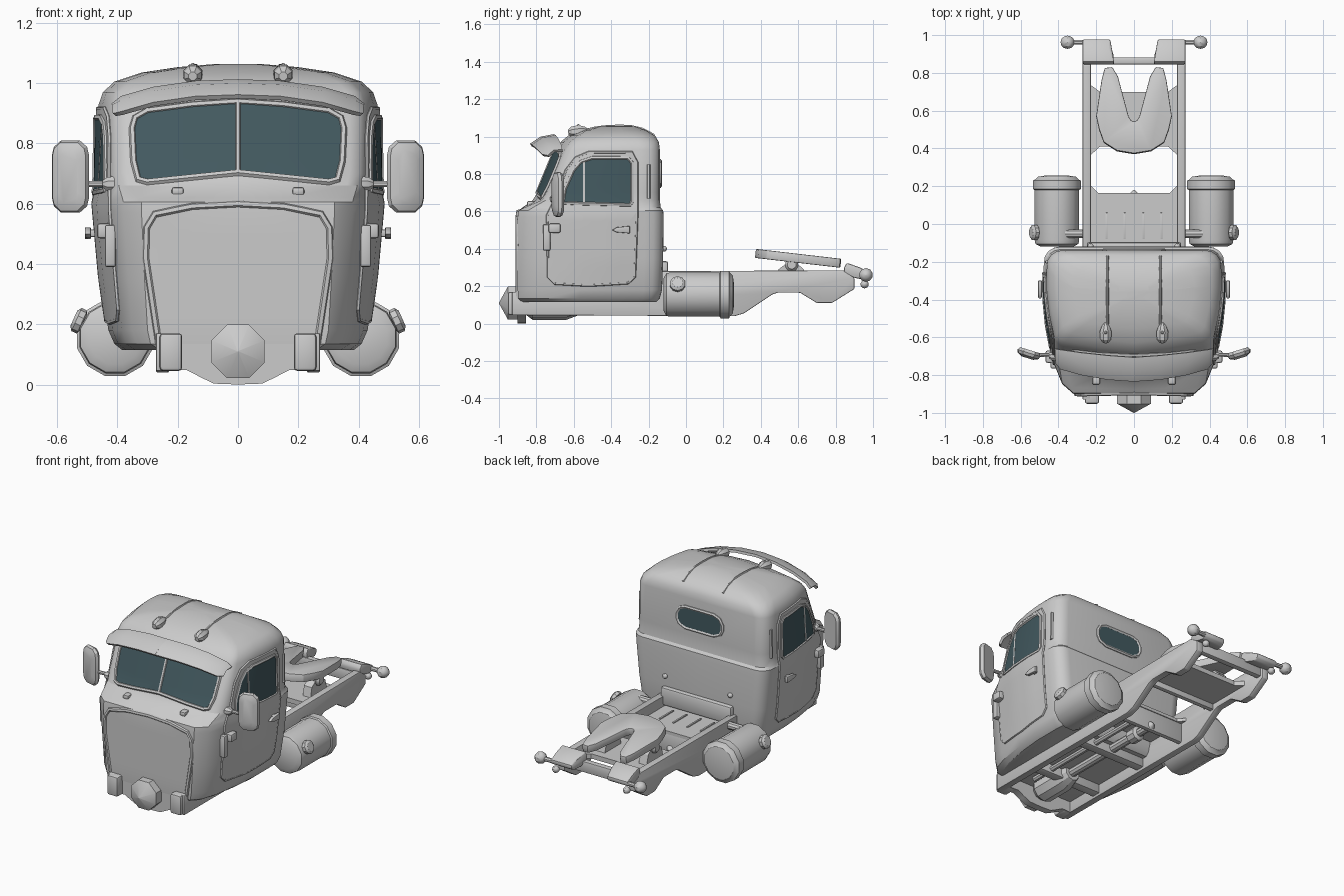
import bpy, bmesh, math
from mathutils import Vector, Matrix
from mathutils.bvhtree import BVHTree

if "Cube" in bpy.data.objects:
    bpy.data.objects.remove(bpy.data.objects["Cube"])

glass = bpy.data.materials.new("glass")
glass.diffuse_color = (0.055, 0.1, 0.115, 1)
glass.use_nodes = True
glass.node_tree.nodes["Principled BSDF"].inputs["Base Color"].default_value = glass.diffuse_color


def finish(name, bm, mirror=False, bevel=0, thick=0, mat=None):
    bmesh.ops.recalc_face_normals(bm, faces=bm.faces)
    me = bpy.data.meshes.new(name)
    bm.to_mesh(me)
    ob = bpy.data.objects.new(name, me)
    bpy.context.collection.objects.link(ob)
    if thick:
        m = ob.modifiers.new("thick", 'SOLIDIFY')
        m.thickness, m.offset = thick, 0
    if bevel:
        m = ob.modifiers.new("bevel", 'BEVEL')
        m.width, m.segments, m.limit_method = bevel, 2, 'ANGLE'
    if mirror:
        ob.modifiers.new("mirror", 'MIRROR').use_clip = True
    if mat:
        me.materials.append(mat)
    return ob


def loft(rings):
    bm = bmesh.new()
    vs = [[bm.verts.new(p) for p in r] for r in rings]
    n = len(rings[0])
    for a, b in zip(vs, vs[1:]):
        for i in range(n):
            bm.faces.new((a[i], a[(i + 1) % n], b[(i + 1) % n], b[i]))
    bm.faces.new(vs[0])
    bm.faces.new(vs[-1])
    return bm


def lathe(name, base, axis, profile, n=10, mirror=True):
    q = Vector(axis).to_track_quat('Z', 'Y')
    rings = [[Vector(base) + q @ Vector((max(r, .0005) * math.cos(math.tau * (i + .5) / n),
              max(r, .0005) * math.sin(math.tau * (i + .5) / n), h)) for i in range(n)] for r, h in profile]
    return finish(name, loft(rings), mirror)


def rod(name, p, q, r, n=10, mirror=True):
    d = Vector(q) - Vector(p)
    return lathe(name, p, d, [(r, 0), (r, d.length)], n, mirror)


def ball(name, c, r, mirror=True, n=10):
    prof = [(r * math.sin(math.pi * i / 6), -r * math.cos(math.pi * i / 6)) for i in range(7)]
    return lathe(name, c, (1, 0, 0), prof, n, mirror)


def place(u, v, a, axis):
    return Vector({'x': (a, u, v), 'y': (u, a, v), 'z': (u, v, a)}[axis])


def prism(name, outline, axis, a, b, mirror=False, bevel=0):
    return finish(name, loft([[place(u, v, k, axis) for u, v in outline] for k in (a, b)]), mirror, bevel)


def box(name, x, y, z, mirror=False, bevel=.006):
    return prism(name, [(x[0], y[0]), (x[1], y[0]), (x[1], y[1]), (x[0], y[1])], 'z', *z, mirror, bevel)


def sym(half):
    return half + [(-u, v) for u, v in reversed(half) if abs(u) > 1e-6]


# ---- cab body: stacked horizontal outlines ----
def cab_ring(z, yf, v, c, fx, wf, w, yb, r):
    ys = yf + v + c
    h = [(0, yf), (fx * .5, yf + v * .35), (fx, yf + v), (fx + (wf - fx) * .6, yf + v + c * .35), (wf, ys)]
    h += [(wf + (w - wf) * .7, ys + (yb - ys) * .3), (w, ys + (yb - ys) * .55), (w, yb - r - .02)]
    h += [(w - r * (1 - math.cos(t)), yb - r + r * math.sin(t)) for t in (.35, .8, 1.2, 1.57)]
    return [(x, y, z) for x, y in sym(h + [(0, yb)])]


levels = [(.115, -.88, 0, .14, .26, .34, .385, -.16, .06), (.135, -.897, 0, .15, .29, .37, .41, -.14, .07),
          (.18, -.90, 0, .15, .30, .385, .43, -.128, .08), (.35, -.90, 0, .15, .31, .40, .455, -.122, .08),
          (.57, -.90, 0, .15, .32, .42, .475, -.12, .08), (.605, -.895, 0, .15, .32, .42, .478, -.122, .08),
          (.62, -.875, .01, .13, .33, .42, .47, -.135, .08),
          (.66, -.82, .05, .06, .36, .42, .466, -.14, .08), (.70, -.795, .05, .045, .37, .42, .465, -.14, .08),
          (.93, -.70, .05, .04, .37, .42, .462, -.14, .08), (.97, -.672, .05, .04, .36, .41, .448, -.145, .09),
          (1.005, -.63, .05, .04, .33, .375, .41, -.165, .1), (1.035, -.555, .03, .04, .25, .29, .32, -.215, .1),
          (1.053, -.48, .02, .03, .15, .17, .20, -.27, .06), (1.063, -.40, 0, .01, .05, .06, .08, -.33, .01)]
cab_bm = loft([cab_ring(*l) for l in levels])
bvh = BVHTree.FromBMesh(cab_bm)
finish("cab_body", cab_bm)

VIEWS = {'F': ('y', -3), 'B': ('y', 3), 'S': ('x', 3), 'T': ('z', 3)}


def onto(u, v, view, off=0):
    axis, k = VIEWS[view]
    o, d = place(u, v, k, axis), place(0, 0, -k, axis).normalized()
    hit = bvh.ray_cast(o, d)[0]
    return (hit if hit else o - d * k) - d * off


# panel that hugs the cab surface
def patch(name, outline, view, off, thick, mirror=False, mat=None):
    bm = bmesh.new()
    bm.faces.new([bm.verts.new((u, v, 0)) for u, v in outline])
    for i in range(-18, 23):
        for n in ((1, 0, 0), (0, 1, 0)):
            bmesh.ops.bisect_plane(bm, geom=bm.verts[:] + bm.edges[:] + bm.faces[:],
                                   plane_co=Vector(n) * i * .05, plane_no=n)
    for v in bm.verts:
        v.co = onto(v.co.x, v.co.y, view, off)
    return finish(name, bm, mirror, thick=thick, mat=mat)


# round bead that follows the cab surface
def bead(name, pts, view, r, closed=True, mirror=False, off=0):
    cu = bpy.data.curves.new(name, 'CURVE')
    cu.dimensions, cu.bevel_depth, cu.bevel_resolution, cu.use_fill_caps = '3D', r, 1, True
    path = []
    for i in range(len(pts) if closed else len(pts) - 1):
        a, b = Vector(pts[i]), Vector(pts[(i + 1) % len(pts)])
        n = max(1, round((b - a).length / .06))
        path += [a.lerp(b, j / n) for j in range(n)]
    path += [] if closed else [Vector(pts[-1])]
    for s in ((1, -1) if mirror else (1,)):
        sp = cu.splines.new('POLY')
        sp.points.add(len(path) - 1)
        for p, uv in zip(sp.points, path):
            c = onto(uv.x, uv.y, view, off)
            p.co = (c.x * s, c.y, c.z, 1)
        sp.use_cyclic_u = closed
    bpy.context.collection.objects.link(bpy.data.objects.new(name, cu))


# windscreen, side and rear windows
pane = [(.008, .708), (.30, .672), (.33, .68), (.345, .74), (.35, .85), (.34, .885), (.30, .908), (.15, .928), (.008, .935)]
patch("windscreen", pane, 'F', .001, .008, True, glass)
bead("windscreen_frame", sym([(0, .703)] + pane[1:-1] + [(0, .938)]), 'F', .012)
bead("windscreen_pillar", [(0, .70), (0, .94)], 'F', .011, False)
side = [(-.655, .645), (-.30, .635), (-.29, .65), (-.29, .86), (-.31, .885), (-.50, .885), (-.56, .865), (-.60, .82), (-.645, .72)]
patch("side_window", side, 'S', .009, .008, True, glass)
bead("side_window_frame", side, 'S', .012, True, True, .006)
bead("vent_divider", [(-.545, .64), (-.545, .87)], 'S', .010, False, True, .006)
rear = sym([(.10, .735), (.145, .755), (.16, .785), (.16, .82), (.14, .855), (.10, .87)])
patch("rear_window", rear, 'B', .001, .008, False, glass)
bead("rear_window_frame", rear, 'B', .011)

# doors and front panel
door = [(-.735, .25), (-.70, .215), (-.52, .205), (-.31, .218), (-.275, .25), (-.262, .60), (-.262, .86), (-.29, .915),
        (-.52, .915), (-.59, .885), (-.64, .82), (-.68, .70), (-.74, .58)]
patch("door", door, 'S', .001, .014, True)
bead("door_edge", door, 'S', .008, True, True, .002)
patch("front_panel", sym([(.26, .135), (.30, .42), (.297, .51), (.27, .555), (.15, .58), (0, .588)]), 'F', 0, .012)
bead("front_panel_rim", [(.262, .135), (.305, .42), (.302, .52), (.275, .565), (.15, .59), (0, .598), (-.15, .59),
     (-.275, .565), (-.302, .52), (-.305, .42), (-.262, .135)], 'F', .013, False)
bead("roof_rib", [(.14, -.55), (.14, -.17)], 'T', .007, False, True)
bead("quarter_rib", [(-.20, .67), (-.20, .85)], 'S', .010, False, True)

# sun visor
front = [(0, -.83, .955), (.14, -.82, .95), (.28, -.795, .93), (.385, -.765, .90), (.41, -.735, .895)]
back = [(0, -.705, 1.005), (.14, -.695, 1.0), (.28, -.68, .98), (.385, -.665, .95), (.415, -.66, .925)]
bm = bmesh.new()
rows = []
for f, b in zip(front, back):
    mid = (Vector(f) + Vector(b)) / 2 + Vector((0, -.008, .012))
    rows.append([bm.verts.new(p) for p in (f, mid, b)])
for a, b in zip(rows, rows[1:]):
    for i in (0, 1):
        bm.faces.new((a[i], a[i + 1], b[i + 1], b[i]))
finish("sun_visor", bm, True, thick=.016)

# lamps on roof, cowl and back wall
lathe("roof_lamp", (.15, -.61, 1.025), (0, 1, .12), [(.015, -.02), (.031, 0), (.034, .04), (.022, .07), (.006, .09)], 8)
lathe("roof_lamp_tip", (.15, -.575, 1.03), (0, 0, 1), [(.03, 0), (.012, .025), (.004, .036)], 8)
box("cowl_lamp", (.18, .22), (-.85, -.80), (.628, .655), True, .008)
ball("rear_wall_lamp", (.23, -.118, .40), .016)

# door hardware
box("door_handle_stem", (.45, .50), (-.345, -.315), (.49, .515), True)
prism("door_handle", [(-.395, .50), (-.37, .488), (-.30, .482), (-.30, .522), (-.37, .515)], 'x', .488, .508, True, .004)
box("hinge_plate", (.405, .442), (-.765, -.725), (.39, .53), True, .008)
box("hinge_block", (.42, .468), (-.735, -.67), (.485, .535), True, .01)

# mirrors
rings = []
rot = Matrix.Rotation(.3, 3, 'Z')
for s, t in ((.5, -.024), (.9, -.012), (1, .004), (.85, .020)):
    rings.append([Vector((.557, -.687, .69)) + rot @ Vector((.064 * s * x, t, z * (.12 + .064 * (s - 1))))
                  for x, z in ((-.5, -1), (.5, -1), (.9, -.82), (1, -.6), (1, .6), (.9, .82), (.5, 1), (-.5, 1),
                               (-.9, .82), (-1, .6), (-1, -.6), (-.9, -.82))])
finish("mirror", loft(rings), True)
rod("mirror_arm", (.40, -.69, .665), (.54, -.695, .665), .011, 8)
lathe("mirror_mount", (.41, -.70, .665), (1, 0, 0), [(.028, 0), (.024, .025), (.012, .04)], 8)

# chassis rails and crossmembers
rail = [(-.93, .045), (.26, .04), (.31, .055), (.46, .155), (.49, .165), (.61, .165), (.70, .11), (.78, .11), (.90, .185),
        (.90, .245), (.84, .285), (-.13, .28), (-.15, .17), (-.93, .17)]
prism("chassis_rail", rail, 'x', .228, .272, True, .005)
box("front_rail_end", (.185, .26), (-.952, -.86), (.045, .17), True, .012)
prism("front_valance", sym([(0, 0), (.08, .003), (.12, .022), (.17, .048), (.26, .045), (.27, .14), (0, .14)]), 'y', -.90, -.855)
lathe("front_boss", (0, -.88, .11), (0, -1, 0), [(.096, 0), (.096, .072), (.002, .12)], 8, False)
prism("front_deck", sym([(0, .165), (.19, .165), (.235, .21), (.235, -.12), (0, -.12)]), 'z', .195, .215)
box("front_crossmember", (-.235, .235), (.13, .16), (.07, .2))
box("rear_wall_sill", (-.25, .25), (-.14, -.095), (.22, .335), False, .015)
for x in (.05, .145):
    box("deck_rib", (x - .006, x + .006), (-.08, .06), (.21, .222), True, .003)
prism("coupling_deck", sym([(0, .41), (.18, .41), (.235, .36), (.235, .74), (.18, .70), (0, .70)]), 'z', .20, .23)
box("middle_crossmember", (-.235, .235), (.42, .45), (.165, .22))
box("rear_crossmember", (-.235, .235), (.845, .882), (.20, .27))
for y in (-.62, -.22):
    box("cab_crossmember", (-.235, .235), (y - .03, y + .03), (.06, .15))

# driveline underneath
lathe("engine_sump", (0, -.86, .10), (0, 1, 0), [(.05, 0), (.08, .04), (.08, .22), (.05, .30)], 10, False)
lathe("drive_shaft", (0, -.58, .10), (0, 1, 0), [(.028, 0), (.028, .55), (.045, .56), (.045, .62), (.025, .63), (.025, .74), (.005, .76)], 10, False)
rod("exhaust_pipe", (.13, -.75, .09), (.13, .14, .09), .018, 8, False)

# fuel tanks
lathe("fuel_tank", (.408, -.115, .155), (0, 1, 0), [(.09, -.005), (.118, .01), (.122, .03), (.122, .295), (.131, .30),
      (.131, .345), (.12, .35), (.105, .365), (.06, .372)], 12)
lathe("tank_cap", (.49, -.045, .195), (1, 0, .45), [(.028, 0), (.028, .025), (.042, .03), (.042, .05), (.028, .06)], 10)
rod("tank_bracket", (.26, -.052, .245), (.365, -.052, .245), .024, 10)

# tilting coupling plate with slot
plate = sym([(0, .37), (.09, .385), (.16, .43), (.185, .50), (.20, .57), (.172, .76), (.155, .825), (.115, .83), (.085, .78),
             (.028, .565), (.015, .545), (0, .54)])
ob = prism("coupling_plate", plate, 'z', -.024, .024, False, .005)
ob.data.transform(Matrix.Translation((0, .59, .35)) @ Matrix.Rotation(-.115, 4, 'X') @ Matrix.Translation((0, -.59, 0)))
lathe("coupling_pivot", (.12, .565, .315), (1, 0, 0), [(.036, 0), (.036, .06), (.024, .075)], 10)
prism("pivot_bracket", [(.48, .22), (.65, .22), (.63, .29), (.595, .32), (.535, .32), (.495, .29)], 'x', .12, .175, True)

# tail blocks with ball lamps
block = [(.845, .30), (.86, .325), (.93, .30), (.978, .275), (.975, .25), (.95, .235), (.90, .245), (.845, .27)]
ob = prism("tail_block", block, 'x', .105, .272, True, .008)
for v in ob.data.vertices:
    if v.co.x < .2 and v.co.y > .9:
        v.co.x += .02
rod("tail_lamp_arm", (.25, .962, .26), (.335, .962, .26), .014, 8)
ball("tail_lamp", (.352, .962, .26), .037)
ball("tail_marker", (.25, .955, .21), .022)

# bake modifiers and smooth
bpy.ops.object.select_all(action='SELECT')
bpy.context.view_layer.objects.active = bpy.context.selected_objects[0]
bpy.ops.object.convert(target='MESH')
bpy.ops.object.shade_smooth_by_angle(angle=math.radians(32))
